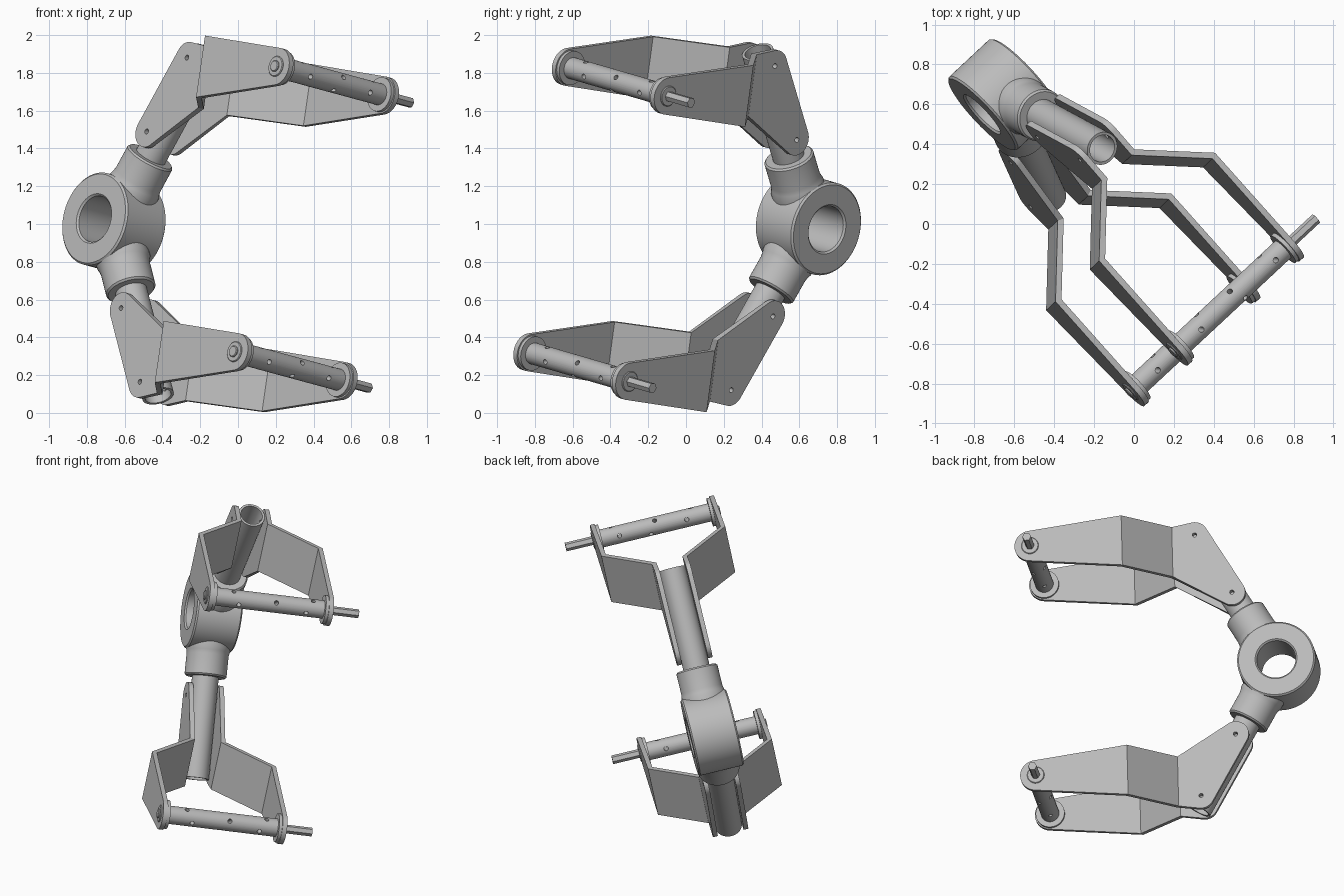
import bpy, bmesh, math
from math import sin, cos, pi, radians
from mathutils import Matrix, Vector
from mathutils.geometry import convex_hull_2d

cube = bpy.data.objects.get("Cube")
if cube:
    bpy.data.objects.remove(cube, do_unlink=True)

steel = bpy.data.materials.new("satin grey steel")
steel.use_nodes = True
GREY = (0.5, 0.5, 0.5, 1)
steel.diffuse_color = GREY
steel.node_tree.nodes["Principled BSDF"].inputs["Base Color"].default_value = GREY

# Mechanism frame: X reaches forward, Y is the bore axis, Z is up, origin in the hub
az, el = radians(43), radians(-11.2)
axis = Vector((cos(el) * cos(az), cos(el) * sin(az), sin(el)))
reach = Vector((sin(az), -cos(az), 0))
rise = reach.cross(axis)
FRAME = Matrix((reach, axis, rise)).transposed().to_4x4()
FRAME.translation = reach * -0.922 + axis * -0.232 + rise * 0.974

# Shared dimensions
TILT = radians(60)            # tube angle above the forward direction
ROLL_X, ROLL_Z = 1.525, 0.77  # roller centre
BEND1, BEND2, HALF = 0.649, 0.938, 0.166
Q_IN, Q_OUT, THICK = 0.115, 0.405, 0.03
PINS = [0.55, 1.01]           # pin positions along the tube


def finish(bm, name):
    bmesh.ops.remove_doubles(bm, verts=bm.verts, dist=1e-5)
    bmesh.ops.recalc_face_normals(bm, faces=bm.faces)
    mesh = bpy.data.meshes.new(name)
    bm.to_mesh(mesh)
    bm.free()
    mesh.materials.append(steel)
    ob = bpy.data.objects.new(name, mesh)
    bpy.context.collection.objects.link(ob)
    ob.matrix_world = FRAME
    return ob


def along(direction, origin=(0, 0, 0)):
    """Matrix that points local Z along a direction."""
    m = Vector(direction).to_track_quat('Z', 'Y').to_matrix().to_4x4()
    m.translation = origin
    return m


def lathe(name, profile, matrix, steps=48):
    """Turn a profile of (radius, height) pairs round local Z."""
    bm = bmesh.new()
    vs = [bm.verts.new((r, 0, h)) for r, h in profile]
    edges = [bm.edges.new((a, b)) for a, b in zip(vs, vs[1:])]
    if profile[0][0] > 0:
        edges.append(bm.edges.new((vs[-1], vs[0])))
    bmesh.ops.spin(bm, geom=vs + edges, cent=(0, 0, 0), axis=(0, 0, 1),
                   angle=2 * pi, steps=steps, use_merge=True)
    bm.transform(matrix)
    return finish(bm, name)


def rod(r, a, b, chamfer=0.0):
    return [(0, a), (r - chamfer, a), (r, a + chamfer),
            (r, b - chamfer), (r - chamfer, b), (0, b)]


def drill(targets, holes, radius):
    """Cut round holes given as (centre, direction, depth)."""
    bm = bmesh.new()
    for centre, direction, depth in holes:
        bmesh.ops.create_cone(bm, cap_ends=True, segments=16, radius1=radius,
                              radius2=radius, depth=depth,
                              matrix=along(direction, centre))
    cutter = finish(bm, "drill_cutter")
    cutter.hide_render = True
    for ob in targets:
        mod = ob.modifiers.new("holes", 'BOOLEAN')
        mod.operation, mod.solver, mod.object = 'DIFFERENCE', 'EXACT', cutter
        bpy.context.view_layer.objects.active = ob
        bpy.ops.object.modifier_apply(modifier=mod.name)
    bpy.data.objects.remove(cutter, do_unlink=True)


def circle(x, z, r, n=40):
    return [(x + r * cos(2 * pi * i / n), z + r * sin(2 * pi * i / n)) for i in range(n)]


def arm_plate(name, s, side):
    """Bent sheet: tube lug, flared web and tapered tip."""
    def offset(x):
        t = min(max((x - BEND1) / (BEND2 - BEND1), 0), 1)
        return Q_IN + t * (Q_OUT - Q_IN)
    bend1 = [(BEND1, ROLL_Z - HALF), (BEND1, ROLL_Z + HALF)]
    bend2 = [(BEND2, ROLL_Z - HALF), (BEND2, ROLL_Z + HALF)]
    lug = [p for t in PINS for p in circle(t * cos(TILT), t * sin(TILT), 0.085)]
    bm = bmesh.new()
    for pts in (lug + bend1, bend1 + bend2, bend2 + circle(ROLL_X, ROLL_Z, 0.1)):
        outline = [pts[i] for i in convex_hull_2d(pts)]
        bm.faces.new([bm.verts.new((x, side * offset(x), s * z)) for x, z in outline])
    bmesh.ops.remove_doubles(bm, verts=bm.verts, dist=1e-5)
    extruded = bmesh.ops.extrude_face_region(bm, geom=bm.faces[:], use_keep_orig=True)
    for v in extruded["geom"]:
        if isinstance(v, bmesh.types.BMVert):
            at_bend = min(abs(v.co.x - BEND1), abs(v.co.x - BEND2)) < 1e-4
            v.co.y -= side * THICK
            v.co.x += THICK * math.tan(pi / 8) if at_bend else 0
    # drop the inner walls left along the bend lines
    walls = [f for f in bm.faces if len(f.verts) == 4 and all(
        any(abs(v.co.x - b - d) < 1e-4 for d in (0, THICK * math.tan(pi / 8)))
        for v in f.verts for b in [BEND1 if f.calc_center_median().x < 0.8 else BEND2])]
    bmesh.ops.delete(bm, geom=walls, context='FACES_ONLY')
    return finish(bm, name)


parts = []

# Hub ring with softened rims
W, R, B, C = 0.148, 0.25, 0.124, 0.01
parts.append(lathe("hub_ring", [
    (B, -W + C), (B + C, -W), (R - C, -W), (R, -W + C),
    (R, W - C), (R - C, W), (B + C, W), (B, W - C)], along((0, 1, 0)), 72))

for s, level in ((1, "upper"), (-1, "lower")):
    d = Vector((cos(TILT), 0, s * sin(TILT)))

    # Socket collar and hollow tube
    parts.append(lathe(level + "_socket", [
        (0, 0.17), (0.145, 0.17), (0.145, 0.235), (0.138, 0.255), (0.134, 0.28),
        (0.134, 0.41), (0.125, 0.42), (0, 0.42)], along(d)))
    tube = lathe(level + "_tube", [
        (0.07, 0.3), (0.085, 0.3), (0.085, 1.073), (0.07, 1.073)], along(d))

    # Pair of bent arms, drilled through for the pins
    arms = [arm_plate(f"{level}_{n}_arm", s, k) for n, k in (("near", -1), ("far", 1))]
    drill(arms + [tube], [(d * t, (0, 1, 0), 0.4) for t in PINS], 0.014)
    parts += arms + [tube]

    # Roller with cross holes, end discs, bearing caps and hex shaft
    centre = Vector((ROLL_X, 0, s * ROLL_Z))
    roller_axis = along((0, 1, 0), centre)
    roller = lathe(level + "_roller", rod(0.058, -0.38, 0.38), roller_axis)
    holes = []
    for i, y in enumerate((-0.24, 0, 0.24)):
        for j in (0, 1):
            a = radians(75 + 45 * i + 90 * j)
            holes.append((centre + Vector((0, y + 0.04 * j, 0)), (cos(a), 0, sin(a)), 0.2))
    drill([roller], holes, 0.014)
    parts.append(roller)
    for k, n in ((-1, "near"), (1, "far")):
        m = along((0, k, 0), centre)
        parts.append(lathe(f"{level}_{n}_disc", rod(0.092, 0.355, 0.38), m))
        parts.append(lathe(f"{level}_{n}_bearing_cap", rod(0.055, 0.39, 0.412, 0.004), m))
    parts.append(lathe(level + "_end_nut", rod(0.03, 0.4, 0.422, 0.004), along((0, -1, 0), centre)))
    parts.append(lathe(level + "_hex_shaft", rod(0.028, 0.38, 0.587), roller_axis, 6))

# Smooth round walls, crisp edges
bpy.ops.object.select_all(action='DESELECT')
for ob in parts:
    ob.select_set(True)
bpy.context.view_layer.objects.active = parts[0]
bpy.ops.object.shade_smooth_by_angle(angle=radians(30))
